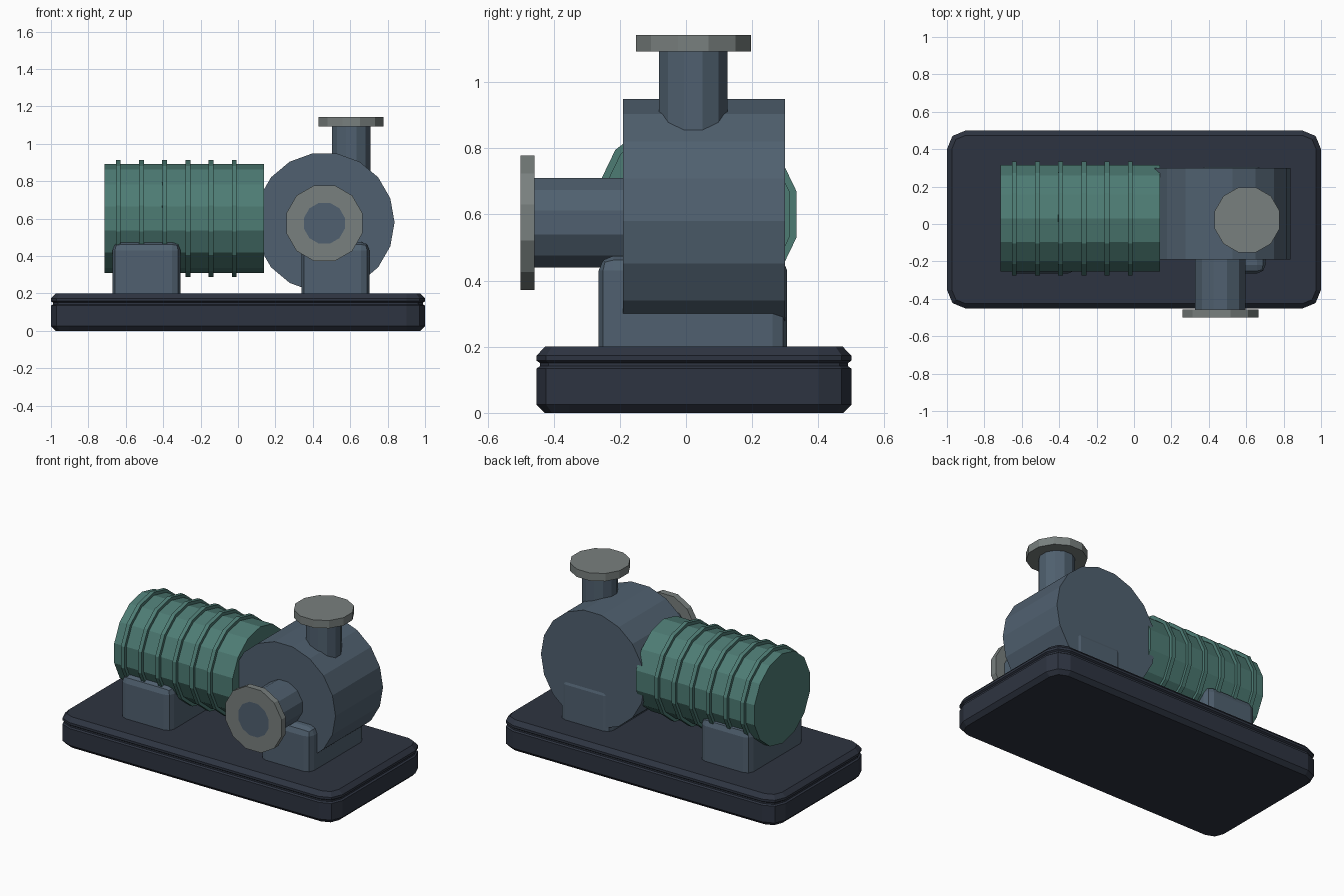
import bpy, bmesh, math
from mathutils import Matrix, Vector

if "Cube" in bpy.data.objects:
    bpy.data.objects.remove(bpy.data.objects["Cube"])


def material(name, rgb):
    m = bpy.data.materials.new(name)
    m.use_nodes = True
    m.diffuse_color = (*rgb, 1)
    m.node_tree.nodes["Principled BSDF"].inputs["Base Color"].default_value = (*rgb, 1)
    return m


NAVY = material("dark navy", (0.027, 0.034, 0.052))
STEEL = material("slate blue", (0.08, 0.118, 0.16))
GREEN = material("motor green", (0.075, 0.2, 0.175))
GREY = material("flange grey", (0.19, 0.215, 0.21))

ROT = {"x": Matrix.Rotation(math.pi / 2, 4, "Y"),
       "y": Matrix.Rotation(-math.pi / 2, 4, "X"),
       "z": Matrix.Identity(4)}


def finish(name, bm, *mats):
    bmesh.ops.recalc_face_normals(bm, faces=bm.faces)
    me = bpy.data.meshes.new(name)
    bm.to_mesh(me)
    bm.free()
    for m in mats:
        me.materials.append(m)
    ob = bpy.data.objects.new(name, me)
    bpy.context.collection.objects.link(ob)
    return ob


def loft(name, rings, *mats):
    """Skin a stack of equal rings and cap both ends."""
    bm = bmesh.new()
    rows = [[bm.verts.new(p) for p in ring] for ring in rings]
    n = len(rows[0])
    for a, b in zip(rows, rows[1:]):
        for i in range(n):
            j = (i + 1) % n
            bm.faces.new((a[i], a[j], b[j], b[i]))
    bm.faces.new(rows[0])
    bm.faces.new(rows[-1])
    return finish(name, bm, *mats)


def turned(name, axis, centre, profile, sides, mat, half_step=False):
    """Turn a (position, radius) profile round an axis through centre."""
    start = math.pi / sides if half_step else 0
    rings = []
    for pos, r in profile:
        angles = [start + 2 * math.pi * i / sides for i in range(sides)]
        rings.append([ROT[axis] @ Vector((r * math.cos(a), r * math.sin(a), pos))
                      + Vector(centre) for a in angles])
    return loft(name, rings, mat)


# Base plinth with chamfers, cut corners and a groove
def plinth_ring(z, inset):
    hx, hy, r = 1 - inset, 0.476 - inset, 0.1 - inset
    ring = []
    for k, (sx, sy) in enumerate(((1, 1), (-1, 1), (-1, -1), (1, -1))):
        for s in range(3):
            a = math.pi / 2 * k + math.pi / 4 * s
            ring.append((sx * (hx - r) + r * math.cos(a),
                         0.024 + sy * (hy - r) + r * math.sin(a), z))
    return ring


loft("base_plinth", [plinth_ring(z, i) for z, i in (
    (0, 0.025), (0.025, 0), (0.134, 0), (0.141, 0.01), (0.151, 0.01),
    (0.158, 0), (0.173, 0), (0.2, 0.026))], NAVY)

# Motor barrel with cooling fins
turned("motor_barrel", "x", (0, 0.03, 0.6), [(-0.715, 0.292), (0.14, 0.292)], 14, GREEN)
for i in range(6):
    x = -0.64 + 0.124 * i
    turned(f"cooling_fin_{i + 1}", "x", (x, 0.03, 0.6),
           [(-0.013, 0.312), (0.013, 0.312)], 14, GREEN)

# Pump housing
turned("pump_housing", "y", (0.463, 0, 0.58), [(-0.19, 0.374), (0.3, 0.374)], 18, STEEL)

# Front inlet and top outlet
turned("inlet_pipe", "y", (0.462, 0, 0.575), [(-0.47, 0.14), (-0.15, 0.14)], 12, STEEL, True)
inlet = turned("inlet_flange", "y", (0.462, 0, 0.575),
               [(-0.5, 0.21), (-0.458, 0.21)], 12, GREY, True)
turned("outlet_pipe", "z", (0.605, 0.022, 0), [(0.6, 0.107), (1.1, 0.107)], 12, STEEL, True)
turned("outlet_flange", "z", (0.605, 0.022, 0), [(1.092, 0.18), (1.143, 0.18)], 12, GREY, True)

# Inlet bore as an inset face
inlet.data.materials.append(STEEL)
bm = bmesh.new()
bm.from_mesh(inlet.data)
bm.faces.ensure_lookup_table()
front = min(bm.faces, key=lambda f: f.calc_center_median().y)
bmesh.ops.inset_region(bm, faces=[front], thickness=0.097)
front.material_index = 1
bm.to_mesh(inlet.data)
bm.free()

# Mounting feet with bevelled upper edges and corners
for name, x in (("motor_foot", -0.489), ("pump_foot", 0.521)):
    bm = bmesh.new()
    bmesh.ops.create_cube(bm, size=1, matrix=Matrix.Translation((x, 0.021, 0.325))
                          @ Matrix.Diagonal((0.364, 0.57, 0.3, 1)))
    edges = [e for e in bm.edges if max(v.co.z for v in e.verts) > 0.4]
    bmesh.ops.bevel(bm, geom=edges, offset=0.045, segments=2, profile=0.5,
                    affect="EDGES")
    finish(name, bm, STEEL)
